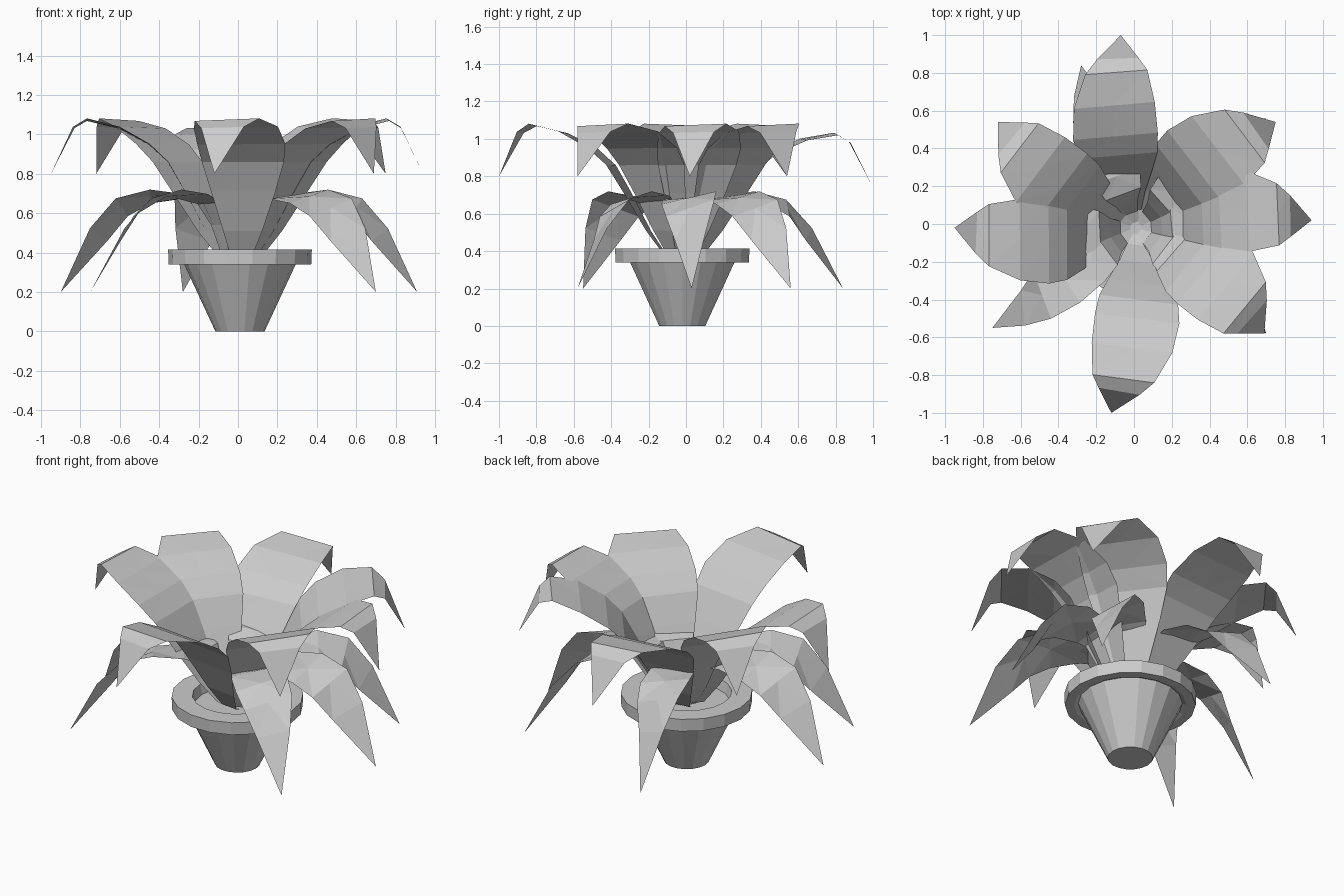
import bpy, bmesh, math
from mathutils import Vector

cube = bpy.data.objects.get("Cube")
if cube:
    bpy.data.objects.remove(cube, do_unlink=True)

grey = bpy.data.materials.new("plain_grey")
grey.use_nodes = True
colour = (0.6, 0.6, 0.6, 1)
grey.diffuse_color = colour
grey.node_tree.nodes["Principled BSDF"].inputs["Base Color"].default_value = colour

CENTRE = Vector((0.01, -0.02, 0))
SIDES = 18


def make_object(name, bm):
    mesh = bpy.data.meshes.new(name)
    bm.to_mesh(mesh)
    bm.free()
    mesh.materials.append(grey)
    obj = bpy.data.objects.new(name, mesh)
    bpy.context.collection.objects.link(obj)
    return obj


def lathe(name, profile):
    """Spin a (radius, height) profile around the pot's axis."""
    bm = bmesh.new()
    verts = [bm.verts.new((r, 0, z)) for r, z in profile]
    edges = [bm.edges.new(pair) for pair in zip(verts, verts[1:])]
    bmesh.ops.spin(bm, geom=verts + edges, cent=(0, 0, 0), axis=(0, 0, 1),
                   angle=math.tau, steps=SIDES, use_duplicate=False)
    bmesh.ops.remove_doubles(bm, verts=bm.verts, dist=0.0005)
    bmesh.ops.recalc_face_normals(bm, faces=bm.faces)
    make_object(name, bm).location = CENTRE


def leaf(name, tip, sections, bow, twist, widen=1.0, drop=0.0):
    """Arching blade: sections are (distance, height, half width) along it.
    Twist turns its left edge up towards the tip; drop lowers the tip."""
    tip = Vector((tip[0], tip[1], 0))
    along = tip - CENTRE
    side = Vector((-along.y, along.x, 0)).normalized()
    path = []
    for t, z, w in sections:
        mid = CENTRE + along * t + side * bow * math.sin(math.pi * t)
        mid.z = z - drop * t
        path.append(mid)
    bm = bmesh.new()
    rows = []
    for i, (t, z, w) in enumerate(sections[:-1]):
        tangent = path[i + 1] - path[max(i - 1, 0)]
        normal = tangent.cross(side).normalized()
        roll = twist * t * t
        across = (side * math.cos(roll) + normal * math.sin(roll)) * w * widen
        rows.append([bm.verts.new(path[i] + across * s) for s in (-1, 0, 1)])
    end = bm.verts.new(path[-1])
    for a, b in zip(rows, rows[1:]):
        for i in range(2):
            bm.faces.new((a[i], b[i], b[i + 1], a[i + 1]))
    for i in range(2):
        bm.faces.new((rows[-1][i], end, rows[-1][i + 1]))
    bmesh.ops.triangulate(bm, faces=bm.faces)
    make_object(name, bm)


# Pot with an overhanging rim, and the soil inside
lathe("pot", [(0, 0), (0.125, 0), (0.288, 0.35), (0.31, 0.34), (0.362, 0.34),
              (0.365, 0.415), (0.25, 0.415), (0.235, 0.34)])
lathe("soil", [(0.24, 0.355), (0, 0.355)])

# Tall broad leaves: tip, width factor, drop
TALL = [(0.02, 0.35, 0.04), (0.09, 0.38, 0.055), (0.18, 0.51, 0.1),
        (0.29, 0.71, 0.165), (0.38, 0.86, 0.21), (0.48, 0.95, 0.225),
        (0.64, 1.035, 0.215), (0.81, 1.075, 0.165), (0.88, 1.035, 0.11),
        (1, 0.8, 0)]
tall_leaves = [((-0.95, -0.02), 1, 0), ((-0.72, 0.54), 1, 0),
               ((-0.07, 1.0), 1, 0.06), ((0.75, 0.54), 1.07, 0),
               ((0.94, 0.02), 1, 0), ((0.69, -0.58), 1.07, 0),
               ((-0.12, -1.0), 1, 0)]
for i, (tip, widen, drop) in enumerate(tall_leaves):
    leaf(f"tall_leaf_{i + 1}", tip, TALL, 0.07, 0.06, widen, drop)

# Short drooping leaves, twisted to one side
SHORT = [(0.02, 0.35, 0.03), (0.09, 0.38, 0.04), (0.15, 0.54, 0.06),
         (0.21, 0.65, 0.1), (0.32, 0.685, 0.13), (0.5, 0.685, 0.15),
         (0.66, 0.63, 0.14), (0.79, 0.49, 0.1), (1, 0.2, 0)]
short_tips = [(-0.75, -0.55), (-0.9, -0.04), (-0.28, 0.84), (0.7, 0.56),
              (0.91, 0.03), (0.7, -0.58)]
for i, tip in enumerate(short_tips):
    leaf(f"short_leaf_{i + 1}", tip, SHORT, 0.01, 0.95)
